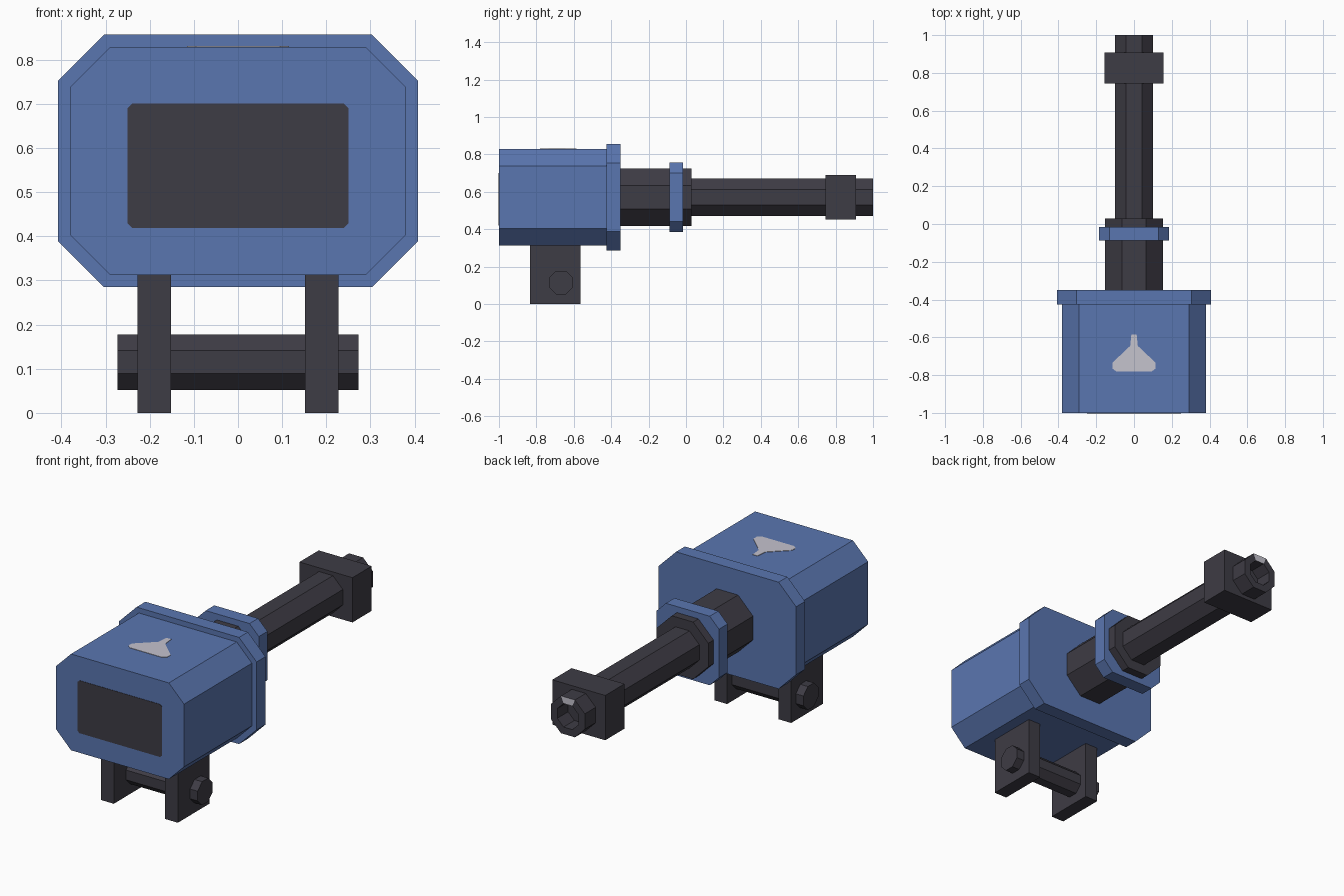
import bpy, bmesh, math
from mathutils import Vector

if "Cube" in bpy.data.objects:
    bpy.data.objects.remove(bpy.data.objects["Cube"])


def material(name, rgb):
    m = bpy.data.materials.new(name)
    m.diffuse_color = (*rgb, 1)
    m.use_nodes = True
    m.node_tree.nodes["Principled BSDF"].inputs["Base Color"].default_value = m.diffuse_color
    return m


BLUE = material("blue paint", (0.102, 0.181, 0.434))
DARK = material("dark metal", (0.048, 0.045, 0.059))
PALE = material("pale grey", (0.558, 0.546, 0.617))

AXIS_Z = 0.571                      # height of the main axis
OCT = 1 - math.tan(math.pi / 8)     # corner cut of a regular octagon


def octagon(hw, hh, cut):
    """Rectangle outline with cut corners."""
    return [(hw, hh - cut), (hw - cut, hh), (cut - hw, hh), (-hw, hh - cut),
            (-hw, cut - hh), (cut - hw, -hh), (hw - cut, -hh), (hw, cut - hh)]


def prism(name, outline, axis, start, end, centre, mat, edit=None):
    """Extrude a 2D outline along an axis; centre offsets the other two axes."""
    def place(p, t):
        a, b = p[0] + centre[0], p[1] + centre[1]
        return {"x": (t, a, b), "y": (a, t, b), "z": (a, b, t)}[axis]
    bm = bmesh.new()
    face = bm.faces.new([bm.verts.new(place(p, start)) for p in outline])
    cap = bmesh.ops.extrude_face_region(bm, geom=[face])["geom"]
    shift = Vector([(end - start) if axis == k else 0 for k in "xyz"])
    bmesh.ops.translate(bm, vec=shift, verts=[v for v in cap if isinstance(v, bmesh.types.BMVert)])
    bmesh.ops.recalc_face_normals(bm, faces=bm.faces)
    if edit:
        edit(bm)
    me = bpy.data.meshes.new(name)
    bm.to_mesh(me)
    bm.free()
    me.materials.append(mat)
    ob = bpy.data.objects.new(name, me)
    bpy.context.collection.objects.link(ob)
    return ob


def rect(hw, hh):
    return [(hw, hh), (-hw, hh), (-hw, -hh), (hw, -hh)]


def bore(bm):
    """Hollow out the muzzle end and mark the top of its rim."""
    end = max(bm.faces, key=lambda f: f.calc_center_median().y)
    rim = bmesh.ops.inset_region(bm, faces=[end], thickness=0.04)["faces"]
    max(rim, key=lambda f: f.calc_center_median().z).material_index = 1
    new = bmesh.ops.extrude_discrete_faces(bm, faces=[end])["faces"][0]
    bmesh.ops.translate(bm, vec=(0, -0.1, 0), verts=new.verts)


on_axis = (0, AXIS_Z)

# Housing and its rear flange
prism("housing", octagon(0.38, 0.258, 0.09), "y", -1, -0.42, on_axis, BLUE)
prism("housing_flange", octagon(0.408, 0.286, 0.104), "y", -0.425, -0.35, on_axis, BLUE)
prism("front_panel", octagon(0.25, 0.141, 0.01), "y", -1.002, -0.996, (0, 0.56), DARK)

# Triangular marking on the roof
half = [(0.095, -0.78), (0.115, -0.765), (0.115, -0.735), (0.02, -0.645), (0.014, -0.585)]
prism("roof_marking", half + [(-x, y) for x, y in reversed(half)], "z", 0.826, 0.831, (0, 0), PALE)

# Neck, collar and barrel
prism("neck", octagon(0.153, 0.153, 0.153 * OCT), "y", -0.36, 0.03, on_axis, DARK)
prism("collar", octagon(0.185, 0.185, 0.055), "y", -0.088, -0.015, on_axis, BLUE)
barrel = prism("barrel", octagon(0.1, 0.1, 0.1 * OCT), "y", 0.02, 1, on_axis, DARK, bore)
barrel.data.materials.append(PALE)
prism("muzzle_block", rect(0.157, 0.12), "y", 0.745, 0.908, on_axis, DARK)

# Mounting brackets and pivot pin
for side, x in (("left", -0.19), ("right", 0.19)):
    prism(side + "_bracket", rect(0.135, 0.158), "x", x - 0.038, x + 0.038, (-0.70, 0.158), DARK)
prism("pivot_pin", octagon(0.063, 0.063, 0.063 * OCT), "x", -0.273, 0.273, (-0.668, 0.115), DARK)
